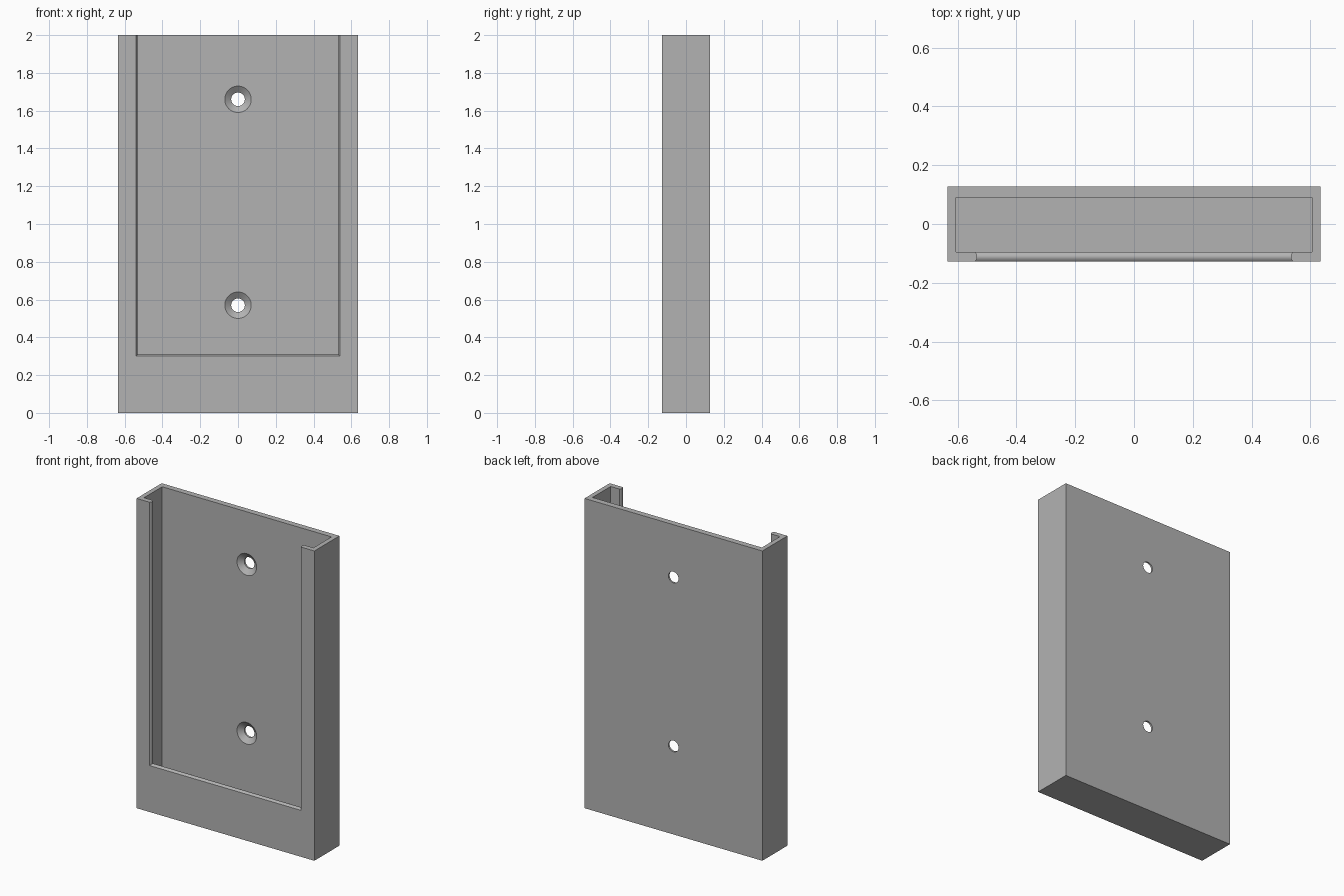
import bpy
import bmesh
from math import cos, sin, tau

if "Cube" in bpy.data.objects:
    bpy.data.objects.remove(bpy.data.objects["Cube"])

# Overall sizes
HALF_W, HALF_D, HEIGHT = 0.635, 0.128, 2.0
IN_W, IN_FRONT, IN_BACK, FLOOR = 0.605, -0.095, 0.09, 0.03

grey = bpy.data.materials.new("plain grey")
grey.use_nodes = True
colour = (0.45, 0.45, 0.45, 1)
grey.diffuse_color = colour
grey.node_tree.nodes["Principled BSDF"].inputs["Base Color"].default_value = colour


def rect(y, half_w, bottom, top):
    return [(-half_w, y, bottom), (half_w, y, bottom), (half_w, y, top), (-half_w, y, top)]


def circle(y, radius, z, sides=48):
    return [(radius * cos(tau * i / sides), y, z + radius * sin(tau * i / sides))
            for i in range(sides)]


def loft(name, sections):
    """Closed solid through matching sections stacked along y."""
    bm = bmesh.new()
    rings = [[bm.verts.new(p) for p in s] for s in sections]
    for a, b in zip(rings, rings[1:]):
        for i in range(len(a)):
            j = (i + 1) % len(a)
            bm.faces.new((a[i], a[j], b[j], b[i]))
    bm.faces.new(rings[0])
    bm.faces.new(rings[-1])
    bmesh.ops.recalc_face_normals(bm, faces=bm.faces)
    mesh = bpy.data.meshes.new(name)
    bm.to_mesh(mesh)
    bm.free()
    mesh.materials.append(grey)
    obj = bpy.data.objects.new(name, mesh)
    bpy.context.collection.objects.link(obj)
    return obj


# Outer block
holder = loft("wall_holder", [rect(y, HALF_W, 0, HEIGHT) for y in (-HALF_D, HALF_D)])

# Pocket, open at the top
pocket = loft("pocket_cutter", [rect(y, IN_W, FLOOR, HEIGHT + 0.2) for y in (IN_FRONT, IN_BACK)])

# Front window whose edges are slightly rounded through the lip thickness
sections = []
middle, half_lip = (IN_FRONT - HALF_D) / 2, (HALF_D + IN_FRONT) / 2
for k in range(-6, 7):
    t = k / 5
    spread = 0.008 * t * t
    sections.append(rect(middle + half_lip * t, 0.533 + spread, 0.308 - spread, HEIGHT + 0.3))
window = loft("window_cutter", sections)

# Countersunk screw holes through the back
holes = [loft("screw_hole_cutter",
              [circle(IN_BACK - 0.03, 0.07, z), circle(IN_BACK, 0.07, z),
               circle(IN_BACK + 0.026, 0.036, z), circle(HALF_D + 0.05, 0.036, z)])
         for z in (0.57, 1.66)]

# Cut, then keep only the finished holder
bpy.context.view_layer.objects.active = holder
holder.select_set(True)
for cutter in [pocket, window] + holes:
    cutter.hide_render = True
    cut = holder.modifiers.new("cut", "BOOLEAN")
    cut.operation = "DIFFERENCE"
    cut.solver = "EXACT"
    cut.object = cutter
    bpy.ops.object.modifier_apply(modifier=cut.name)
    bpy.data.objects.remove(cutter)

bpy.ops.object.shade_smooth_by_angle(angle=0.5)
